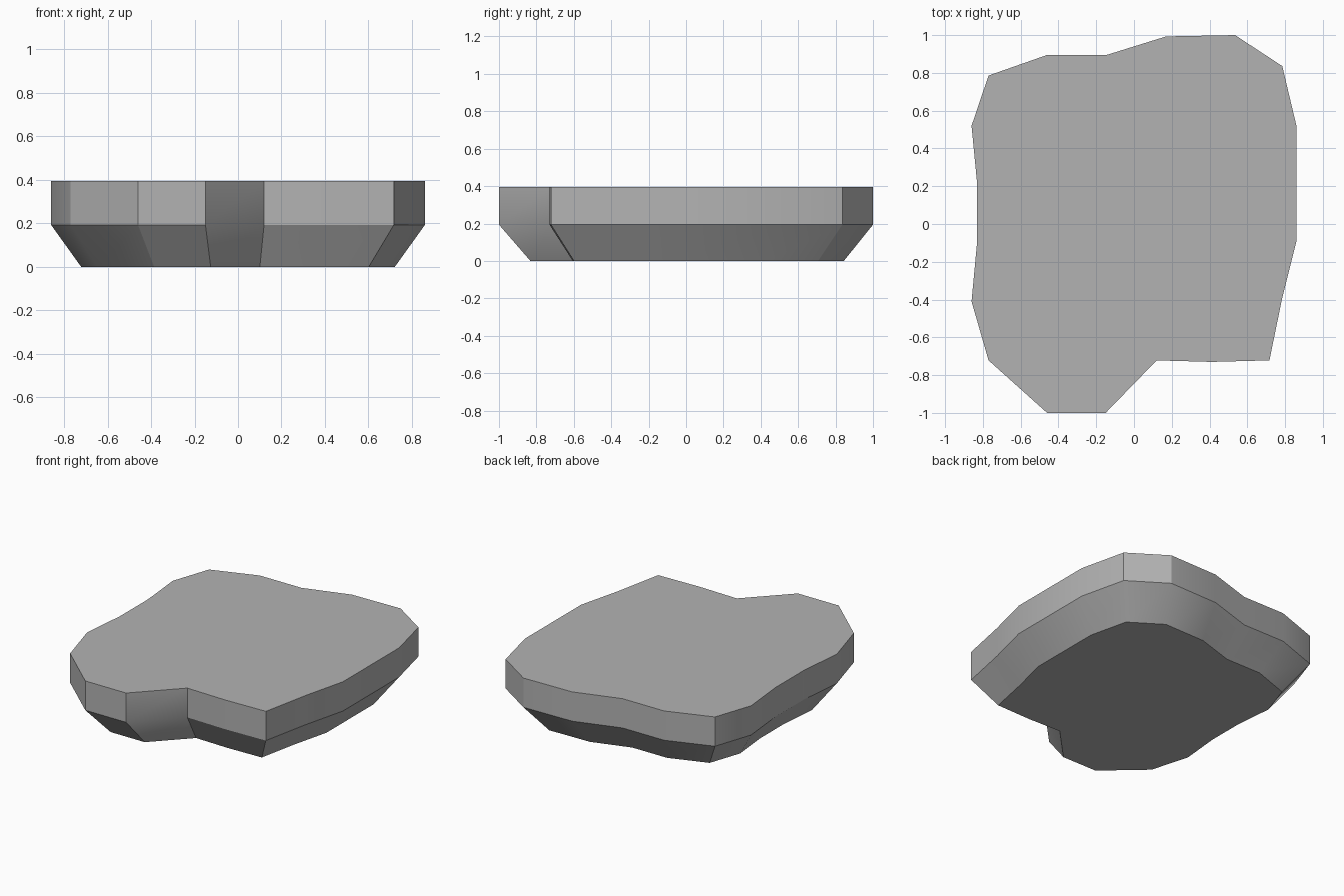
import bpy, bmesh, math

if "Cube" in bpy.data.objects:
    bpy.data.objects.remove(bpy.data.objects["Cube"])

# Irregular slab outline, seen from above, counter-clockwise
outline = [
    (-0.77, -0.722), (-0.46, -1.0), (-0.15, -1.0), (0.12, -0.722), (0.41, -0.73),
    (0.717, -0.722), (0.785, -0.39), (0.86, -0.09), (0.86, 0.52), (0.785, 0.836),
    (0.535, 1.0), (0.17, 0.993), (-0.145, 0.895), (-0.46, 0.895), (-0.77, 0.786),
    (-0.86, 0.52), (-0.83, 0.21), (-0.83, -0.09), (-0.86, -0.41),
]
# (height, outline scale, y shift): tapered base, then a straight rim
levels = [(0.0, 0.838, 0.006), (0.194, 1.0, 0.0), (0.395, 1.0, 0.0)]

bm = bmesh.new()
rings = [[bm.verts.new((x * s, y * s + dy, z)) for x, y in outline]
         for z, s, dy in levels]
n = len(outline)

# Side walls
for low, high in zip(rings, rings[1:]):
    for i in range(n):
        j = (i + 1) % n
        bm.faces.new((low[i], low[j], high[j], high[i]))

# Flat bottom and top
bm.faces.new(rings[0][::-1])
bm.faces.new(rings[-1])

mesh = bpy.data.meshes.new("stone_slab")
bm.to_mesh(mesh)
bm.free()
slab = bpy.data.objects.new("stone_slab", mesh)
bpy.context.collection.objects.link(slab)

# Dark grey stone
stone = bpy.data.materials.new("dark_stone")
stone.diffuse_color = (0.45, 0.45, 0.45, 1.0)
stone.use_nodes = True
stone.node_tree.nodes["Principled BSDF"].inputs["Base Color"].default_value = stone.diffuse_color
mesh.materials.append(stone)

# Soft shading on gentle bends, crisp edges elsewhere
bpy.context.view_layer.objects.active = slab
slab.select_set(True)
bpy.ops.object.shade_smooth_by_angle(angle=math.radians(30))
